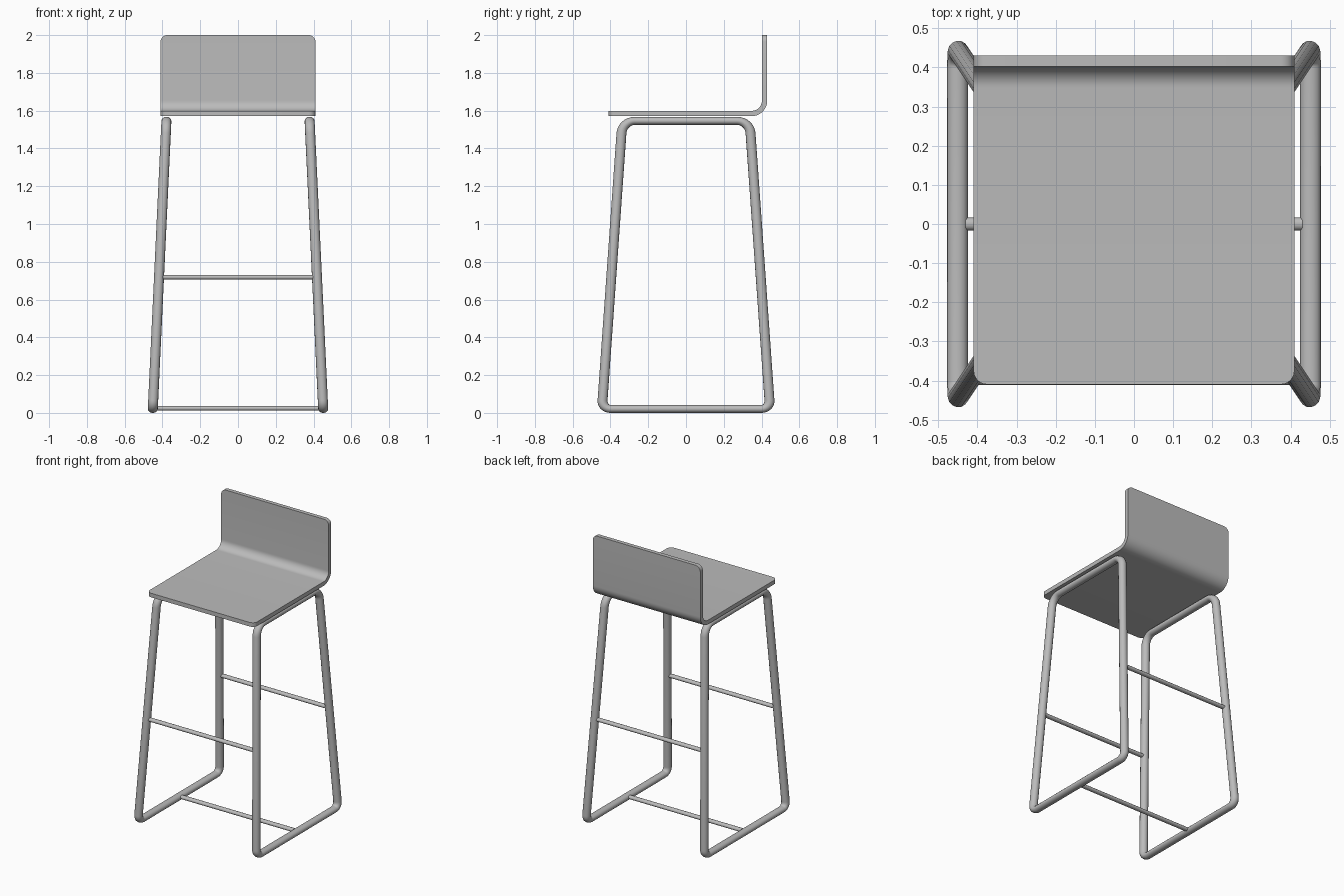
import bpy, bmesh, math
from mathutils import Vector
from mathutils.geometry import interpolate_bezier

cube = bpy.data.objects.get("Cube")
if cube:
    bpy.data.objects.remove(cube, do_unlink=True)

# One plain grey for the whole stool
grey = bpy.data.materials.new("plain_grey")
grey.use_nodes = True
colour = (0.5, 0.5, 0.5, 1)
grey.diffuse_color = colour
grey.node_tree.nodes["Principled BSDF"].inputs["Base Color"].default_value = colour

SQUASH = 0.8   # tubes are slightly flattened in height


def select_only(ob):
    bpy.ops.object.select_all(action='DESELECT')
    ob.select_set(True)
    bpy.context.view_layer.objects.active = ob


def rounded(corner, before, after, setback, steps=9):
    """Points of a smooth bend at a corner."""
    a = corner + (before - corner).normalized() * setback
    b = corner + (after - corner).normalized() * setback
    return interpolate_bezier(a, a.lerp(corner, 0.55), b.lerp(corner, 0.55), b, steps)


def tube(name, points, radius, cyclic=False):
    """Flattened tube along a path, converted to a smooth mesh."""
    cu = bpy.data.curves.new(name, 'CURVE')
    cu.dimensions = '3D'
    cu.bevel_depth = radius
    cu.bevel_resolution = 5
    cu.use_fill_caps = not cyclic
    sp = cu.splines.new('POLY')
    sp.points.add(len(points) - 1)
    for p, v in zip(sp.points, points):
        p.co = (v[0], v[1], v[2] / SQUASH, 1)
    sp.use_cyclic_u = cyclic
    ob = bpy.data.objects.new(name, cu)
    bpy.context.collection.objects.link(ob)
    ob.scale.z = SQUASH
    select_only(ob)
    bpy.ops.object.convert(target='MESH')
    ob = bpy.context.object
    bpy.ops.object.transform_apply(location=False, rotation=False, scale=True)
    ob.data.materials.clear()
    ob.data.materials.append(grey)
    bpy.ops.object.shade_smooth_by_angle(angle=math.radians(40))
    return ob


# Side frames: closed, leaning loops with rounded corners
for side, label in ((1, "left"), (-1, "right")):
    low, high = (0.451 * side, 0.445, 0.021), (0.379 * side, 0.337, 1.546)
    corners = [Vector((x, y * s, z)) for (x, y, z), s in
               ((low, -1), (low, 1), (high, 1), (high, -1))]
    path = []
    for i, c in enumerate(corners):
        path += rounded(c, corners[i - 1], corners[(i + 1) % 4], 0.045 if i < 2 else 0.065)
    tube(label + "_leg_frame", path, 0.0265, cyclic=True)

# Cross bars: two footrests and one floor brace
for name, half, y, z in (("front_footrest", 0.41, -0.395, 0.718),
                         ("back_footrest", 0.41, 0.395, 0.718),
                         ("floor_brace", 0.43, 0, 0.024)):
    tube(name, [Vector((-half, y, z)), Vector((half, y, z))], 0.016)

# Seat and backrest: one bent sheet with rounded outer corners
T, HALF, R = 0.028, 0.41, 0.035
front = Vector((0, -0.41, 1.585))
bend = Vector((0, 0.416, 1.585))
top = Vector((0, 0.416, 2.0))
arc = [(R * (1 - math.cos(a)), R * (1 - math.sin(a)))
       for a in (math.pi / 2 * i / 6 for i in range(7))]
stations = [(front + Vector((0, along, 0)), HALF - inset) for along, inset in arc]
stations += [(p, HALF) for p in rounded(bend, front, top, 0.068, 12)]
stations += [(top - Vector((0, 0, along)), HALF - inset) for along, inset in reversed(arc)]

bm = bmesh.new()
rows = [[bm.verts.new((s * w, p.y, p.z)) for s in (-1, 1)] for p, w in stations]
for (a, b), (c, d) in zip(rows, rows[1:]):
    bm.faces.new((a, b, d, c))
me = bpy.data.meshes.new("seat_and_backrest")
bm.to_mesh(me)
bm.free()
seat = bpy.data.objects.new("seat_and_backrest", me)
bpy.context.collection.objects.link(seat)
me.materials.append(grey)
solid = seat.modifiers.new("thickness", 'SOLIDIFY')
solid.thickness = T
solid.offset = 0
select_only(seat)
bpy.ops.object.convert(target='MESH')
bpy.ops.object.shade_smooth_by_angle(angle=math.radians(35))
